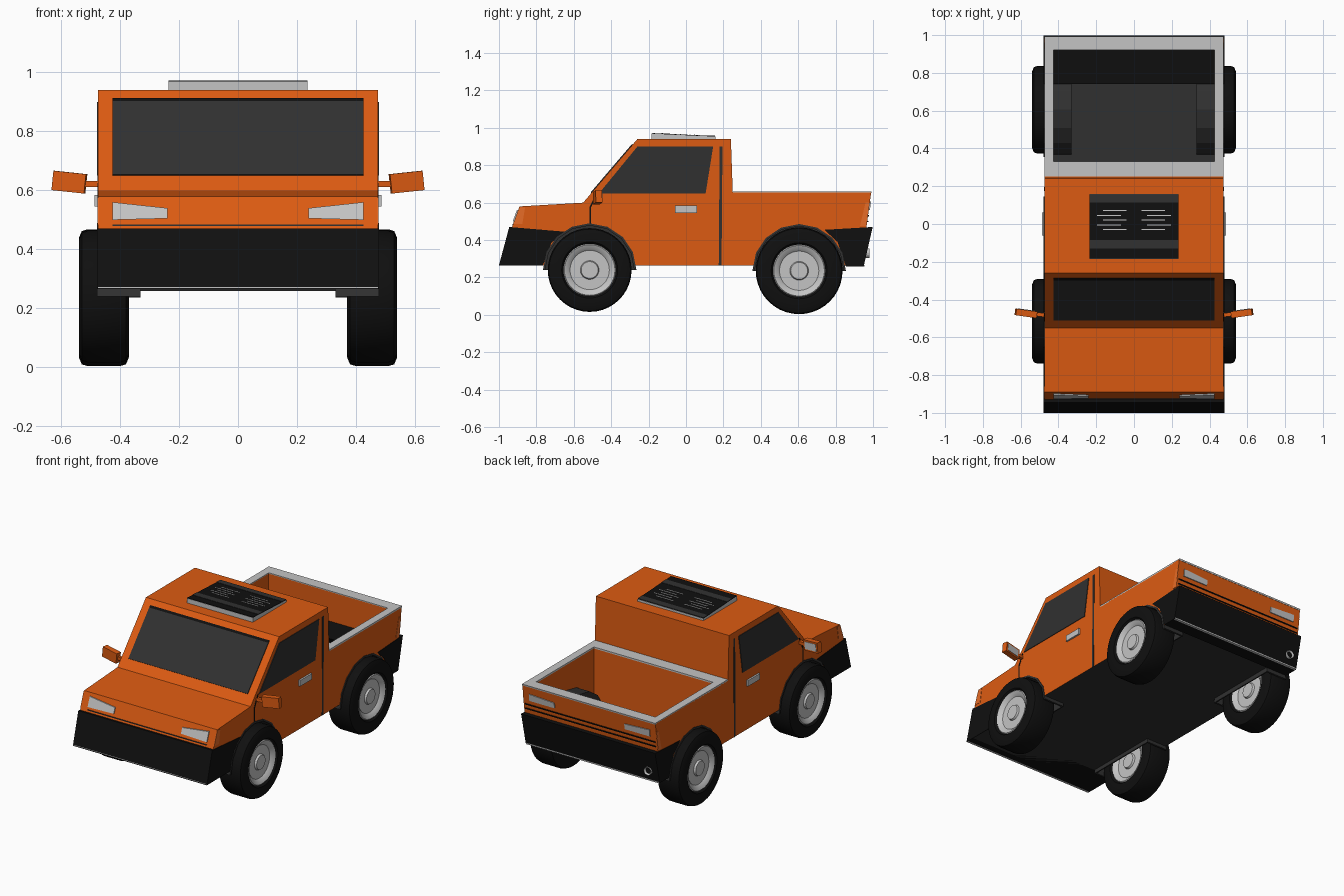
import bpy, bmesh
from math import cos, sin, pi, radians
from mathutils import Matrix, Vector

if "Cube" in bpy.data.objects:
    bpy.data.objects.remove(bpy.data.objects["Cube"])


def material(name, rgb, rough=0.6):
    m = bpy.data.materials.new(name)
    m.use_nodes = True
    m.diffuse_color = (*rgb, 1)
    node = m.node_tree.nodes["Principled BSDF"]
    node.inputs["Base Color"].default_value = (*rgb, 1)
    node.inputs["Roughness"].default_value = rough
    return m


ORANGE = material("orange_paint", (0.72, 0.105, 0.006))
AMBER = material("light_orange", (0.8, 0.15, 0.02))
DARK = material("dark_grey", (0.03, 0.03, 0.03))
BLACK = material("black_rubber", (0.005, 0.005, 0.005))
SILVER = material("light_grey", (0.55, 0.55, 0.55))


def finish(name, bm, *mats):
    bmesh.ops.recalc_face_normals(bm, faces=bm.faces)
    mesh = bpy.data.meshes.new(name)
    bm.to_mesh(mesh)
    bm.free()
    for m in mats:
        mesh.materials.append(m)
    ob = bpy.data.objects.new(name, mesh)
    bpy.context.scene.collection.objects.link(ob)
    return ob


def prism(name, pts, x0, x1, mat):
    """Extrude a (y, z) outline along x."""
    bm = bmesh.new()
    face = bm.faces.new([bm.verts.new((x0, y, z)) for y, z in pts])
    new = bmesh.ops.extrude_face_region(bm, geom=[face])["geom"]
    bmesh.ops.translate(bm, vec=(x1 - x0, 0, 0),
                        verts=[v for v in new if isinstance(v, bmesh.types.BMVert)])
    return finish(name, bm, mat)


def box(name, centre, size, mat, ry=0, rz=0):
    bm = bmesh.new()
    mat4 = (Matrix.Translation(centre) @ Matrix.Rotation(radians(rz), 4, "Z")
            @ Matrix.Rotation(radians(ry), 4, "Y") @ Matrix.Diagonal((*size, 1)))
    bmesh.ops.create_cube(bm, size=1, matrix=mat4)
    return finish(name, bm, mat)


def lathe(name, profile, y, z, side, mat, axis_x=True, steps=40):
    """Spin a (radius, x) profile about a line parallel to x."""
    bm = bmesh.new()
    vs = [bm.verts.new((side * x, y, z + r)) for r, x in profile]
    es = [bm.edges.new(p) for p in zip(vs, vs[1:])]
    bmesh.ops.spin(bm, geom=vs + es, cent=(0, y, z), axis=(1, 0, 0),
                   angle=2 * pi, steps=steps, use_duplicate=False)
    bmesh.ops.remove_doubles(bm, verts=bm.verts, dist=0.0005)
    ob = finish(name, bm, mat)
    smooth(ob)
    return ob


def smooth(ob):
    bpy.ops.object.select_all(action="DESELECT")
    ob.select_set(True)
    bpy.context.view_layer.objects.active = ob
    bpy.ops.object.shade_smooth_by_angle(angle=radians(30))


def arc(y, z, r, n=8):
    return [(y + r * cos(pi * i / n), z + r * sin(pi * i / n)) for i in range(n + 1)]


def cut(target, cutter):
    cutter.hide_render = True
    mod = target.modifiers.new("cut", "BOOLEAN")
    mod.object, mod.operation, mod.solver = cutter, "DIFFERENCE", "EXACT"
    bpy.context.view_layer.objects.active = target
    bpy.ops.object.modifier_apply(modifier=mod.name)
    bpy.data.objects.remove(cutter)


W = 0.475
AXLES = {"front": (-0.515, 0.24, 0.224), "rear": (0.605, 0.236, 0.232)}
SIDES = {"left": 1, "right": -1}

# Body shell with cargo bed and wheel openings cut out
body = prism("body", [(-0.94, 0.265), (-0.93, 0.47), (-0.89, 0.58), (-0.55, 0.6), (-0.26, 0.94),
                      (0.24, 0.94), (0.25, 0.655), (0.99, 0.655), (0.965, 0.47), (0.94, 0.265)],
             -W, W, ORANGE)
cut(body, box("bed_cutter", (0, 0.625, 0.6), (0.85, 0.59, 0.6), DARK))
for y, z, r in AXLES.values():
    for s in SIDES.values():
        ring = arc(y, z, 0.243) + [(y - 0.243, 0.1), (y + 0.243, 0.1)]
        cut(body, prism("arch_cutter", ring, s * 0.335, s * 0.6, DARK))
body.data.materials.append(DARK)
for p in body.data.polygons:
    if (p.normal.z < -0.9 and p.center.z < 0.3) or (p.normal.z > 0.9 and p.center.z < 0.35):
        p.material_index = 1

# Wheels and arch liners
for end, (y, z, r) in AXLES.items():
    for side, s in SIDES.items():
        tag = f"{end}_{side}"
        prism(f"{tag}_arch", arc(y, z, 0.25) + arc(y, z, 0.238)[::-1], s * 0.33, s * 0.479, DARK)
        prism(f"{tag}_arch_wall", arc(y, z, 0.245), s * 0.33, s * 0.338, DARK)
        lathe(f"{tag}_tyre", [(0.138, 0.385), (0.15, 0.37), (r - 0.03, 0.37), (r - 0.006, 0.38),
                              (r, 0.4), (r, 0.51), (r - 0.006, 0.53), (r - 0.03, 0.54),
                              (0.15, 0.54), (0.138, 0.525)], y, z, s, BLACK)
        face = [(0, 0.07), (0.045, 0.07), (0.05, 0.058), (0.105, 0.058),
                (0.118, 0.07), (0.135, 0.078), (0.143, 0.07)]
        lathe(f"{tag}_rim", [(a, 0.455 + b) for a, b in face]
              + [(a, 0.455 - b) for a, b in face[::-1]], y, z, s, SILVER)

# Bumpers and their lower trim
prism("front_bumper", [(-1, 0.265), (-0.945, 0.47), (-0.65, 0.445), (-0.72, 0.385), (-0.765, 0.265)],
      -W - 0.003, W + 0.003, BLACK)
prism("rear_bumper", [(0.95, 0.26), (0.998, 0.47), (0.74, 0.455), (0.81, 0.39), (0.855, 0.26)],
      -W - 0.003, W + 0.003, BLACK)
box("front_bumper_trim", (0, -0.992, 0.268), (0.95, 0.014, 0.008), SILVER)
box("rear_bumper_trim", (0, 0.947, 0.263), (0.95, 0.014, 0.008), SILVER)

# Exhaust tip in the rear bumper
bm = bmesh.new()
bmesh.ops.create_cone(bm, cap_ends=True, segments=16, radius1=0.026, radius2=0.026, depth=0.04,
                      matrix=Matrix.Translation((-0.41, 0.96, 0.33)) @ Matrix.Rotation(pi / 2, 4, "X"))
back = max(bm.faces, key=lambda f: f.calc_center_median().y)
bmesh.ops.inset_region(bm, faces=[back], thickness=0.008)
bmesh.ops.translate(bm, verts=back.verts, vec=(0, -0.01, 0))
back.material_index = 1
finish("exhaust_tip", bm, SILVER, BLACK)

# Windscreen plate lying on the sloped pillar plane
slope, out = Vector((0.29, 0.34)), Vector((-0.76, 0.65))
low, high = [Vector((-0.55, 0.6)) + slope * t for t in (0.15, 0.88)]
prism("windscreen", [low, high, high + out * 0.005, low + out * 0.005], -0.425, 0.425, DARK)
prism("windscreen_seal", [high, high + slope * 0.035, high + slope * 0.035 + out * 0.004,
                          high + out * 0.004], -0.425, 0.425, BLACK)

# Cargo bed rim
box("bed_rim_front", (0, 0.292, 0.656), (0.95, 0.08, 0.01), SILVER)
prism("bed_rim_rear", [(0.92, 0.651), (0.92, 0.661), (0.993, 0.661), (0.991, 0.651)], -W, W, SILVER)

# Parts on both flanks
for side, s in SIDES.items():
    def plate(name, pts, mat, depth=0.004):
        prism(f"{side}_{name}", pts, s * (W - 0.002), s * (W + depth), mat)

    box(f"{side}_bed_rim", (s * 0.45, 0.625, 0.656), (0.05, 0.6, 0.01), SILVER)
    plate("window", [(-0.465, 0.65), (-0.26, 0.9), (0.145, 0.9), (0.105, 0.65)], DARK)
    plate("door_seam", [(0.175, 0.265), (0.18, 0.9), (0.195, 0.9), (0.19, 0.265)], DARK, 0.002)
    plate("fender_seam", [(-0.515, 0.485), (-0.515, 0.58), (-0.48, 0.65), (-0.472, 0.65),
                          (-0.507, 0.575), (-0.507, 0.485)], BLACK, 0.002)
    plate("front_marker", [(-0.925, 0.485), (-0.892, 0.575), (-0.86, 0.575), (-0.875, 0.485)], AMBER, 0.002)
    plate("rear_marker", [(0.93, 0.475), (0.96, 0.6), (0.982, 0.6), (0.965, 0.475)], AMBER, 0.002)
    box(f"{side}_door_handle", (s * 0.478, 0, 0.565), (0.016, 0.12, 0.038), SILVER)

    # Wing mirror on a short arm
    box(f"{side}_mirror_arm", (s * 0.495, -0.48, 0.622), (0.06, 0.02, 0.02), ORANGE, rz=s * 8)
    box(f"{side}_mirror", (s * 0.572, -0.473, 0.628), (0.112, 0.035, 0.066), ORANGE, ry=-s * 6, rz=s * 8)
    box(f"{side}_mirror_glass", (s * 0.5695, -0.455, 0.628), (0.09, 0.004, 0.046), SILVER,
        ry=-s * 6, rz=s * 8)

    # Headlamp: tapered plate following the sloped nose
    def lamp(name, corners, y_at, depth):
        bm = bmesh.new()
        f = bm.faces.new([bm.verts.new((s * x, y_at(z), z)) for x, z in corners])
        new = bmesh.ops.extrude_face_region(bm, geom=[f])["geom"]
        bmesh.ops.translate(bm, vec=(0, depth, 0),
                            verts=[v for v in new if isinstance(v, bmesh.types.BMVert)])
        finish(f"{side}_{name}", bm, SILVER)

    lamp("headlamp", [(0.24, 0.505), (0.425, 0.5), (0.425, 0.56), (0.24, 0.54)],
         lambda z: -0.93 + (z - 0.47) * 0.364, -0.007)
    lamp("tail_lamp", [(0.25, 0.56), (0.43, 0.56), (0.43, 0.605), (0.25, 0.595)],
         lambda z: 0.965 + (z - 0.47) * 0.135, 0.006)

# Tailgate and nose seams
for i, z in enumerate((0.5, 0.53)):
    box(f"tailgate_seam_{i}", (0, 0.967 + (z - 0.47) * 0.135, z), (0.93, 0.008, 0.006), BLACK)
box("nose_seam", (0, -0.925, 0.482), (0.85, 0.008, 0.005), DARK)

# Tilted roof panel with dark bands and fine light bars
prism("roof_panel_frame", [(-0.185, 0.938), (-0.185, 0.969), (0.158, 0.953), (0.158, 0.938)],
      -0.235, 0.235, SILVER)


def roof_strip(name, y0, y1, x0, x1, lift, mat):
    top = [(y, 0.9605 - 0.0466 * y + lift) for y in (y0, y1)]
    prism(name, [(y0, top[0][1] - 0.004), *top, (y1, top[1][1] - 0.004)], x0, x1, mat)


roof_strip("roof_panel", -0.183, 0.156, -0.235, 0.235, 0.003, BLACK)
roof_strip("roof_band_rear", 0.115, 0.156, -0.235, 0.235, 0.005, DARK)
roof_strip("roof_band_front", -0.13, -0.085, -0.235, 0.235, 0.005, DARK)
for i in range(5):
    y = 0.068 - 0.025 * i
    inner = 0.04 + 0.03 * (i % 2)
    for side, s in SIDES.items():
        roof_strip(f"roof_bar_{side}_{i}", y, y + 0.005, s * inner, s * (inner + 0.125), 0.005, SILVER)
